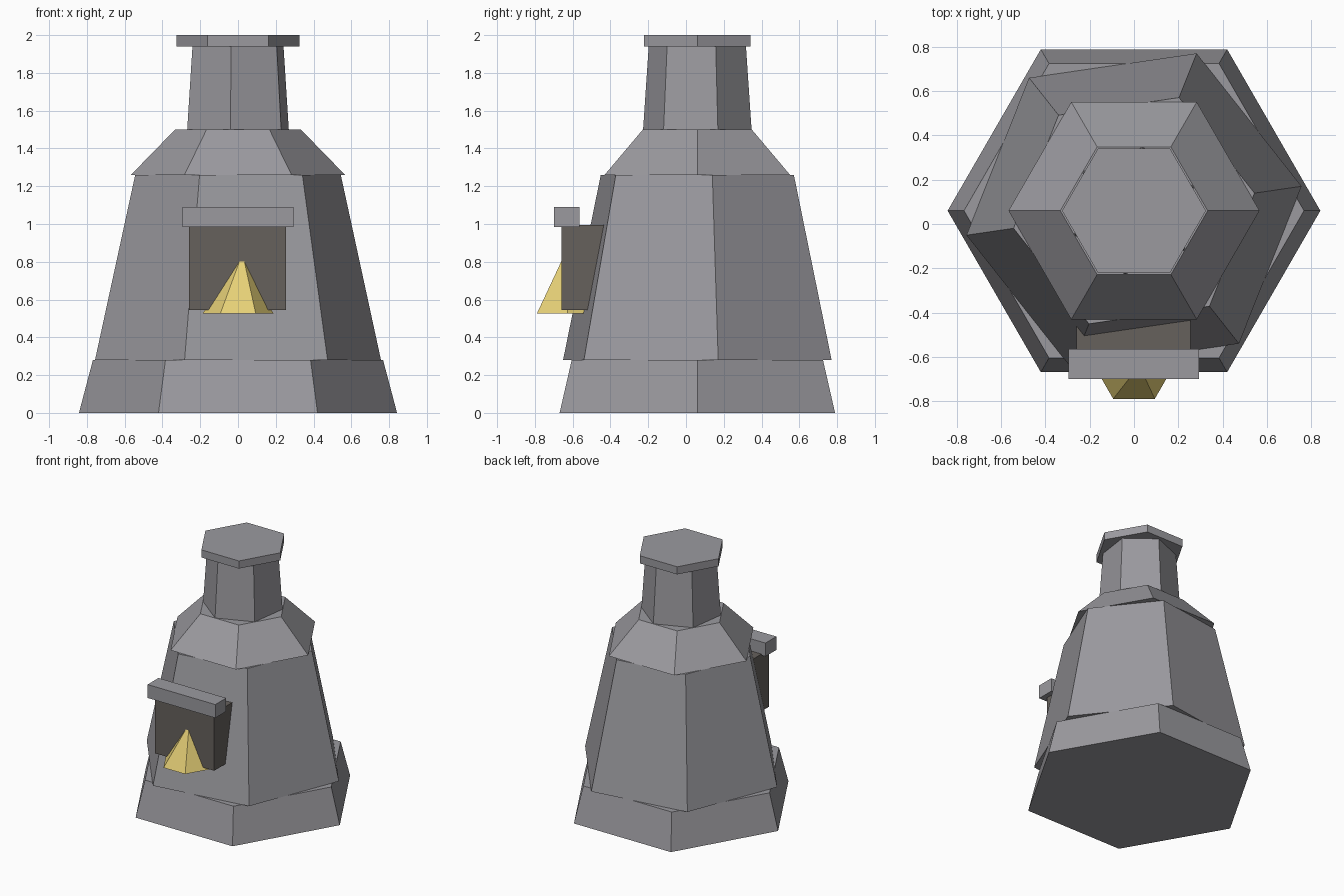
import bpy
import bmesh
import math

if "Cube" in bpy.data.objects:
    bpy.data.objects.remove(bpy.data.objects["Cube"])

AXIS_Y = 0.06  # the tower stands slightly behind the centre


def material(name, colour):
    m = bpy.data.materials.new(name)
    m.diffuse_color = (*colour, 1.0)
    m.use_nodes = True
    m.node_tree.nodes["Principled BSDF"].inputs["Base Color"].default_value = m.diffuse_color
    return m


STONE = material("grey stone", (0.328, 0.323, 0.347))
SOOT = material("dark soot", (0.133, 0.119, 0.107))
GOLD = material("pale gold", (0.807, 0.645, 0.188))


def add_object(name, bm, mat):
    bmesh.ops.recalc_face_normals(bm, faces=bm.faces)
    mesh = bpy.data.meshes.new(name)
    bm.to_mesh(mesh)
    bm.free()
    mesh.materials.append(mat)
    obj = bpy.data.objects.new(name, mesh)
    bpy.context.collection.objects.link(obj)
    return obj


def hex_ring(bm, radius, z, turn, y):
    return [bm.verts.new((radius * math.cos(math.radians(turn + 60 * i)),
                          y + radius * math.sin(math.radians(turn + 60 * i)), z))
            for i in range(6)]


def hex_tier(name, r0, r1, z0, z1, turn=0.0):
    """Closed six-sided tapered tier on the tower axis."""
    bm = bmesh.new()
    low = hex_ring(bm, r0, z0, turn, AXIS_Y)
    top = hex_ring(bm, r1, z1, turn, AXIS_Y)
    bm.faces.new(low[::-1])
    bm.faces.new(top)
    for i in range(6):
        j = (i + 1) % 6
        bm.faces.new((low[i], low[j], top[j], top[i]))
    return add_object(name, bm, STONE)


def block(name, lo, hi, mat):
    """Box between two opposite corners."""
    bm = bmesh.new()
    bmesh.ops.create_cube(bm, size=1.0)
    for v in bm.verts:
        v.co = [(a + b) / 2 + c * (b - a) for a, b, c in zip(lo, hi, v.co)]
    return add_object(name, bm, mat)


# Tower tiers, some twisted against their neighbours
hex_tier("base", 0.842, 0.768, 0.0, 0.28)
hex_tier("body", 0.765, 0.55, 0.28, 1.26, 8.3)
hex_tier("shoulder", 0.567, 0.333, 1.26, 1.5)
hex_tier("chimney", 0.29, 0.26, 1.5, 1.94, 22)
hex_tier("chimney_cap", 0.325, 0.325, 1.94, 2.0)

# Furnace mouth and its lintel
block("furnace_mouth", (-0.26, -0.66, 0.545), (0.255, -0.40, 0.995), SOOT)
block("lintel", (-0.295, -0.70, 0.985), (0.293, -0.565, 1.09), STONE)

# Flame: six-sided cone with its tip slightly off centre
bm = bmesh.new()
ring = hex_ring(bm, 0.188, 0.525, 0, -0.627)
tip = bm.verts.new((0.024, -0.64, 0.845))
bm.faces.new(ring[::-1])
for i in range(6):
    bm.faces.new((ring[i], ring[(i + 1) % 6], tip))
add_object("flame", bm, GOLD)
